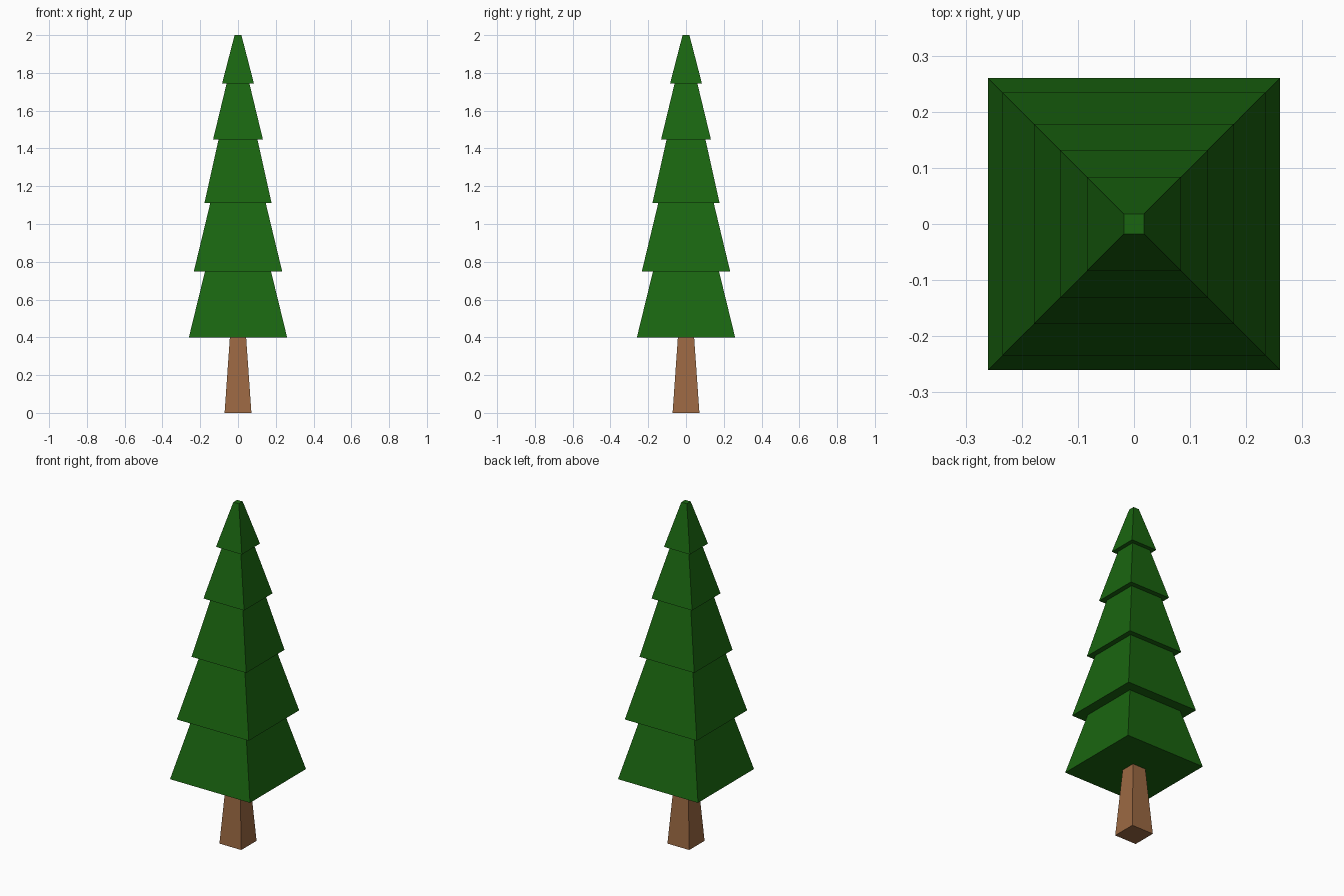
import bpy, bmesh

if "Cube" in bpy.data.objects:
    bpy.data.objects.remove(bpy.data.objects["Cube"])


def material(name, colour):
    m = bpy.data.materials.new(name)
    m.diffuse_color = colour
    m.use_nodes = True
    m.node_tree.nodes["Principled BSDF"].inputs["Base Color"].default_value = m.diffuse_color
    return m


def square_stack(name, profile, mat):
    """Loft square cross-sections given as (half width, z), capped at both ends."""
    bm = bmesh.new()
    rings = []
    for h, z in profile:
        rings.append([bm.verts.new((sx * h, sy * h, z))
                      for sx, sy in ((-1, -1), (1, -1), (1, 1), (-1, 1))])
    for low, high in zip(rings, rings[1:]):
        for i in range(4):
            j = (i + 1) % 4
            bm.faces.new((low[i], low[j], high[j], high[i]))
    bm.faces.new(rings[0][::-1])
    bm.faces.new(rings[-1])
    bmesh.ops.recalc_face_normals(bm, faces=bm.faces)
    mesh = bpy.data.meshes.new(name)
    bm.to_mesh(mesh)
    bm.free()
    mesh.materials.append(mat)
    obj = bpy.data.objects.new(name, mesh)
    bpy.context.collection.objects.link(obj)
    return obj


bark = material("bark", (0.33, 0.14, 0.055, 1))
needles = material("needles", (0.01, 0.13, 0.005, 1))

# Tapered trunk
square_stack("trunk", [(0.071, 0.0), (0.043, 0.40)], bark)

# Foliage tiers: base height, base half width, top half width
tiers = [(0.40, 0.26, 0.175), (0.748, 0.234, 0.147), (1.11, 0.178, 0.103),
         (1.447, 0.132, 0.06), (1.745, 0.084, 0.018)]
tops = [t[0] for t in tiers[1:]] + [2.0]
profile = []
for (z, base, top), z_top in zip(tiers, tops):
    profile += [(base, z), (top, z_top)]
square_stack("foliage", profile, needles)
